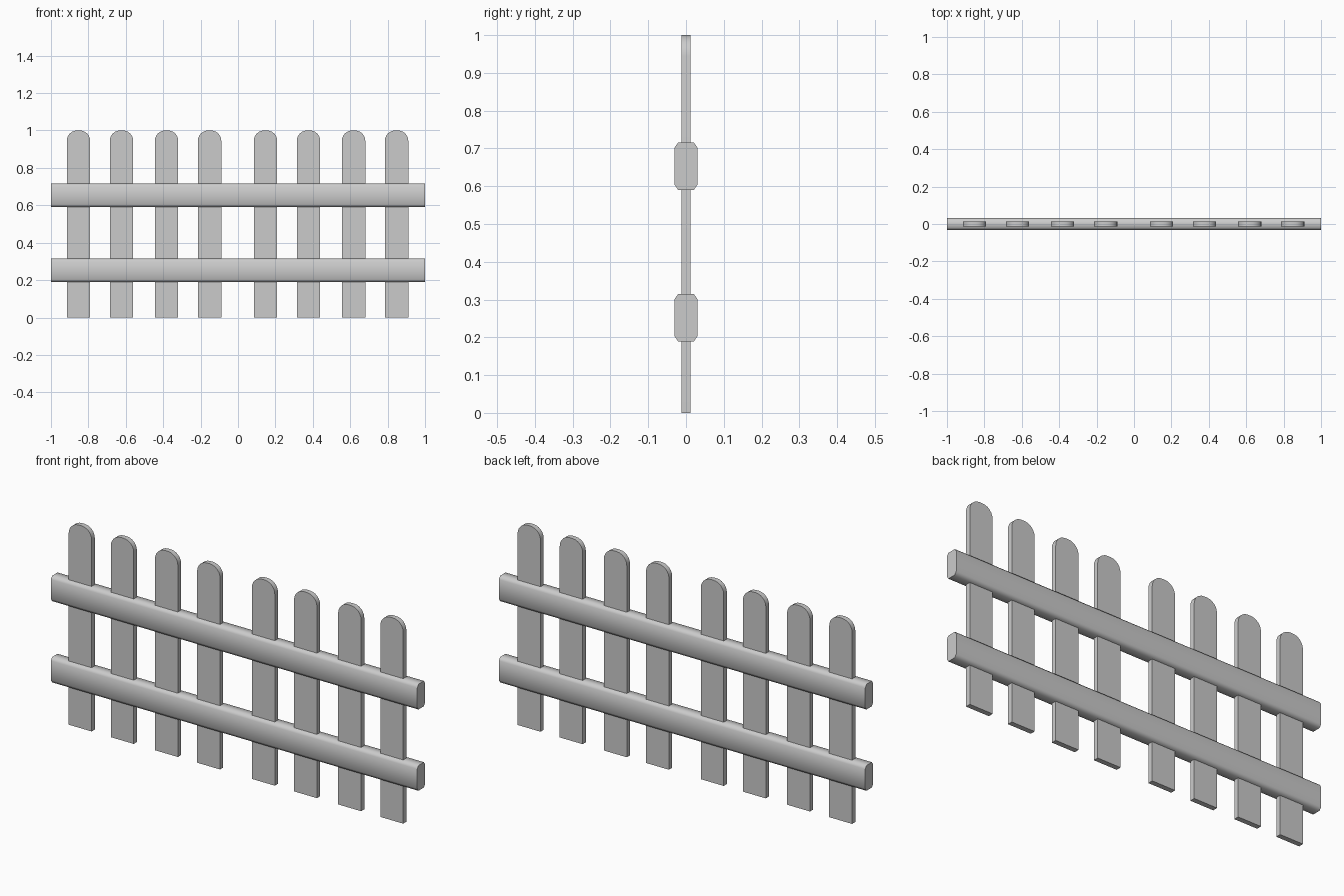
import bpy, bmesh, math

cube = bpy.data.objects.get("Cube")
if cube:
    bpy.data.objects.remove(cube, do_unlink=True)

grey = bpy.data.materials.new("fence grey")
grey.use_nodes = True
color = (0.6, 0.6, 0.6, 1)
grey.diffuse_color = color
grey.node_tree.nodes["Principled BSDF"].inputs["Base Color"].default_value = color


def extrude_profile(name, points, direction, smooth_angle):
    """Extrude a closed planar profile into a solid object."""
    bm = bmesh.new()
    face = bm.faces.new([bm.verts.new(p) for p in points])
    result = bmesh.ops.extrude_face_region(bm, geom=[face], use_keep_orig=True)
    moved = [g for g in result["geom"] if isinstance(g, bmesh.types.BMVert)]
    bmesh.ops.translate(bm, verts=moved, vec=direction)
    bmesh.ops.recalc_face_normals(bm, faces=bm.faces)
    mesh = bpy.data.meshes.new(name)
    bm.to_mesh(mesh)
    bm.free()
    mesh.materials.append(grey)
    obj = bpy.data.objects.new(name, mesh)
    bpy.context.collection.objects.link(obj)
    bpy.ops.object.select_all(action="DESELECT")
    obj.select_set(True)
    bpy.context.view_layer.objects.active = obj
    bpy.ops.object.shade_smooth_by_angle(angle=math.radians(smooth_angle))


# Upright pickets with rounded tops, in two groups of four
HALF_W, HALF_T, RADIUS, STEPS = 0.0625, 0.0125, 0.055, 6
for i, x in enumerate((-0.853, -0.623, -0.382, -0.152, 0.147, 0.377, 0.618, 0.848)):
    outline = [(x - HALF_W, -HALF_T, 0), (x + HALF_W, -HALF_T, 0)]
    for side in (1, -1):
        for s in range(STEPS + 1):
            a = math.pi / 2 * (s if side > 0 else STEPS - s) / STEPS
            outline.append((x + side * (HALF_W - RADIUS + RADIUS * math.cos(a)),
                            -HALF_T, 1 - RADIUS + RADIUS * math.sin(a)))
    extrude_profile(f"picket_{i + 1}", outline, (0, 2 * HALF_T, 0), 30)

# Horizontal rails with chamfered long edges
quarter = [(0.031, 0.048), (0.021, 0.0625)]
half = quarter + [(-y, z) for y, z in reversed(quarter)]
section = half + [(-y, -z) for y, z in half]
for name, height in (("lower_rail", 0.252), ("upper_rail", 0.653)):
    extrude_profile(name, [(-1, y, height + z) for y, z in section], (2, 0, 0), 60)
